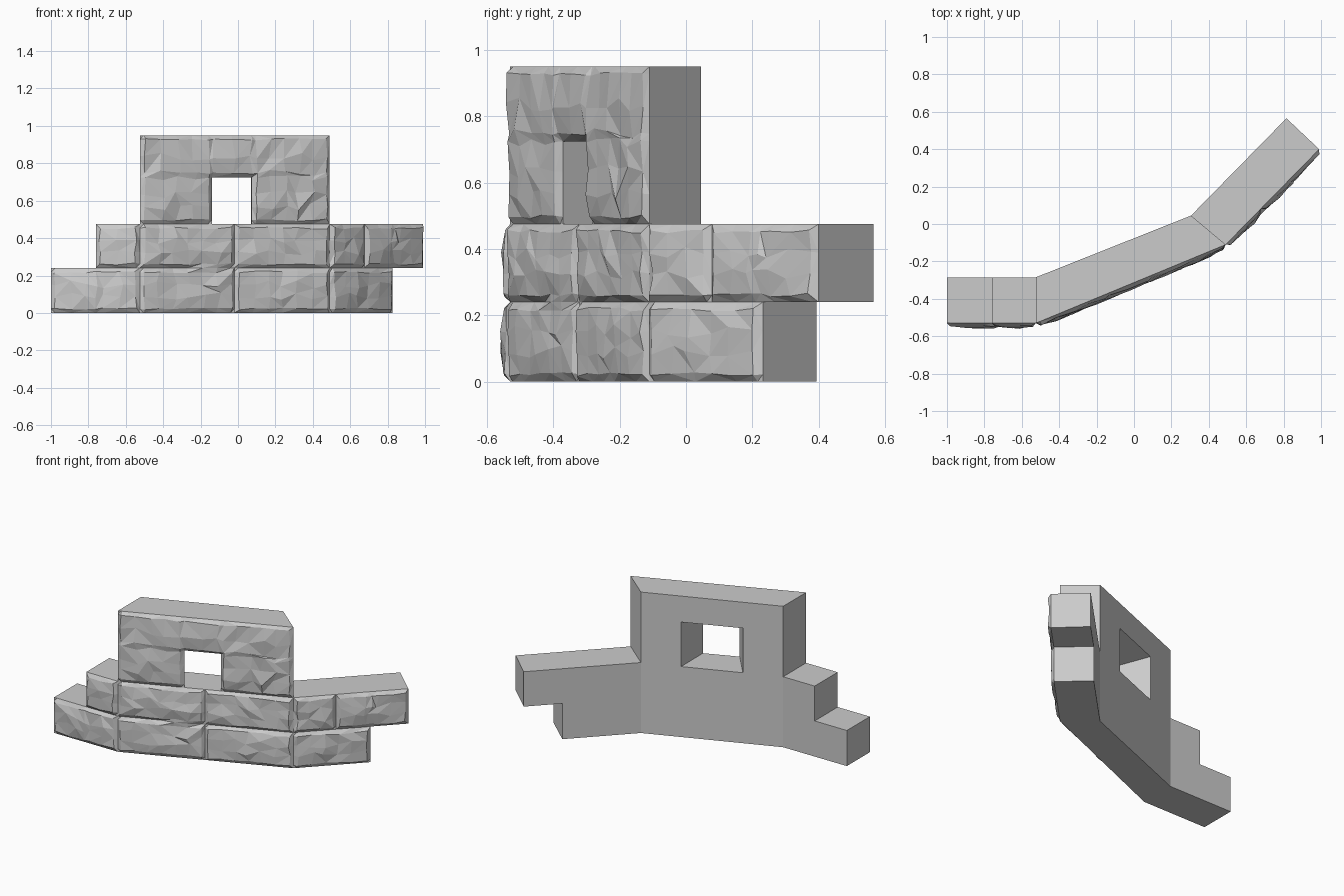
import bpy, bmesh, random
from mathutils import Vector

if "Cube" in bpy.data.objects:
    bpy.data.objects.remove(bpy.data.objects["Cube"])

random.seed(7)
BEVEL = 0.022

# Wall sections in plan: front start, front end, back start, back end
SECTIONS = {
    "left": ((-1, -.53), (-.525, -.53), (-1, -.285), (-.525, -.285)),
    "middle": ((-.525, -.53), (.49, -.11), (-.525, -.285), (.305, .045)),
    "right": ((.49, -.11), (.99, .40), (.305, .045), (.815, .565)),
}


def remap(x, src, dst):
    for a, b, c, d in zip(src, src[1:], dst, dst[1:]):
        if x <= b + 1e-6:
            return c + (d - c) * (x - a) / (b - a)
    return dst[-1]


def steps(stops, size, step, inner):
    """Grid lines with a narrow bevel strip beside each stop."""
    e = BEVEL / size
    out = []
    for i, (a, b) in enumerate(zip(stops, stops[1:])):
        out.append(a)
        lo, hi = a + e, b - e
        if i in inner:
            n = max(1, round((hi - lo) * size / step))
            out += [lo + (hi - lo) * k / n for k in range(n + 1)]
    return out + [stops[-1]]


def stone(name, section, t0, t1, z0, z1, sides, hole=None, cut=None, merge=None):
    """Rough-faced block with a flat back; sides maps L/R/T/B to the exposed range."""
    f0, f1, b0, b1 = (Vector(p).to_3d() for p in SECTIONS[section])
    length = (f1 - f0).length
    out = (f1 - f0).cross(Vector((0, 0, 1))).normalized()
    if hole:
        w0, w1, zt, bw0, bw1, bzt = hole
        ts = steps([t0, w0, w1, t1], length, .085, (0, 2))
        mid = .5 * (w0 + w1)
        ts = sorted(ts + [mid])
        zs = steps([z0, zt, z1], 1, .075, (0, 1))
        zs = [z for z in zs if abs(z - (zt - BEVEL)) > 1e-6]
        tmap = ([t0, w0, w1, t1], [t0, bw0, bw1, t1])
        zmap = ([z0, zt, z1], [z0, bzt, z1])
    else:
        ts = steps([t0, t1], length, .085, (0,))
        zs = steps([z0, z1], 1, .075, (0,))
        if cut:
            ts = sorted(ts + [cut])
        tmap, zmap = ([t0, t1], [t0, t1]), ([z0, z1], [z0, z1])
    nt, nz = len(ts) - 1, len(zs) - 1

    bm = bmesh.new()
    front, back = {}, {}
    for i, t in enumerate(ts):
        for j, z in enumerate(zs):
            rim = i in (0, nt) or j in (0, nz)
            in_hole = hole and w0 - 1e-6 <= t <= w1 + 1e-6 and z <= zt + 1e-6
            depth, dt, dz = 0, 0, 0
            if merge and merge[0] == j / nz and merge[1] < t < merge[2]:
                depth = .016
            elif not rim and not in_hole:
                ring = i in (1, nt - 1) or j in (1, nz - 1)
                depth = random.uniform(.012, .022) if ring else random.uniform(.016, .033)
                s = .006 if ring else .022
                if hole and w0 - .04 < t < w1 + .04 and z < zt + .03:
                    s = .004
                dt, dz = random.uniform(-s, s) / length, random.uniform(-s, s)
            p = f0.lerp(f1, t + dt) + out * depth
            p.z = z + dz
            front[i, j] = bm.verts.new(p)
            q = b0.lerp(b1, remap(t, *tmap))
            q.z = remap(z, *zmap)
            back[i, j] = bm.verts.new(q)

    cells = {(i, j) for i in range(nt) for j in range(nz)
             if not (hole and ts[i] >= w0 - 1e-6 and ts[i + 1] <= w1 + 1e-6
                     and zs[j + 1] <= zt + 1e-6)}

    def exposed(key, x):
        return key in sides and sides[key][0] <= x <= sides[key][1]

    for i, j in cells:
        c = [(i, j), (i + 1, j), (i + 1, j + 1), (i, j + 1)]
        # chipped front, split on alternating diagonals
        k = random.randint(0, 1)
        r = c[k:] + c[:k]
        bm.faces.new([front[r[n]] for n in (0, 1, 2)])
        bm.faces.new([front[r[n]] for n in (0, 2, 3)])
        bm.faces.new([back[v] for v in reversed(c)])
        # outer sides and window reveal
        tm, zm = (ts[i] + ts[i + 1]) / 2, (zs[j] + zs[j + 1]) / 2
        around = [(i, j - 1), (i + 1, j), (i, j + 1), (i - 1, j)]
        edge = [j == 0, i == nt - 1, j == nz - 1, i == 0]
        for n, key in enumerate("BRTL"):
            if around[n] in cells or (edge[n] and not exposed(key, zm if key in "LR" else tm)):
                continue
            a, b = c[n], c[(n + 1) % 4]
            bm.faces.new((front[b], front[a], back[a], back[b]))
    if hole:  # window sill
        a, b = [min(range(nt + 1), key=lambda n: abs(ts[n] - w)) for w in (w0, w1)]
        bm.faces.new((front[a, 0], front[b, 0], back[b, 0], back[a, 0]))
    bmesh.ops.delete(bm, geom=[v for v in bm.verts if not v.link_faces], context='VERTS')
    me = bpy.data.meshes.new(name)
    bm.to_mesh(me)
    bm.free()
    bpy.context.collection.objects.link(bpy.data.objects.new(name, me))


ALL = (0, 1)
# Bottom course
stone("left_lower_stone", "left", 0, 1, 0, .24, {"L": ALL, "B": ALL, "T": (0, .505)}, cut=.505)
stone("middle_lower_stone_a", "middle", 0, .4975, 0, .24, {"B": ALL}, merge=(1, .29, .47))
stone("middle_lower_stone_b", "middle", .4975, 1, 0, .24, {"B": ALL})
stone("right_lower_stone", "right", 0, .67, 0, .24, {"B": ALL, "R": ALL})
# Second course
stone("left_upper_stone", "left", .505, 1, .24, .475, {"L": ALL, "T": ALL})
stone("middle_upper_stone_a", "middle", 0, .4975, .24, .475, {}, merge=(0, .29, .47))
stone("middle_upper_stone_b", "middle", .4975, 1, .24, .475, {})
stone("right_upper_stone_a", "right", 0, .37, .24, .475, {"T": ALL})
stone("right_upper_stone_b", "right", .37, 1, .24, .475,
      {"T": ALL, "R": ALL, "B": (.67, 1)}, cut=.67)
# Top block with splayed window
stone("window_block", "middle", 0, 1, .475, .95, {"L": ALL, "R": ALL, "T": ALL},
      hole=(.379, .588, .725, .283, .717, .775))
